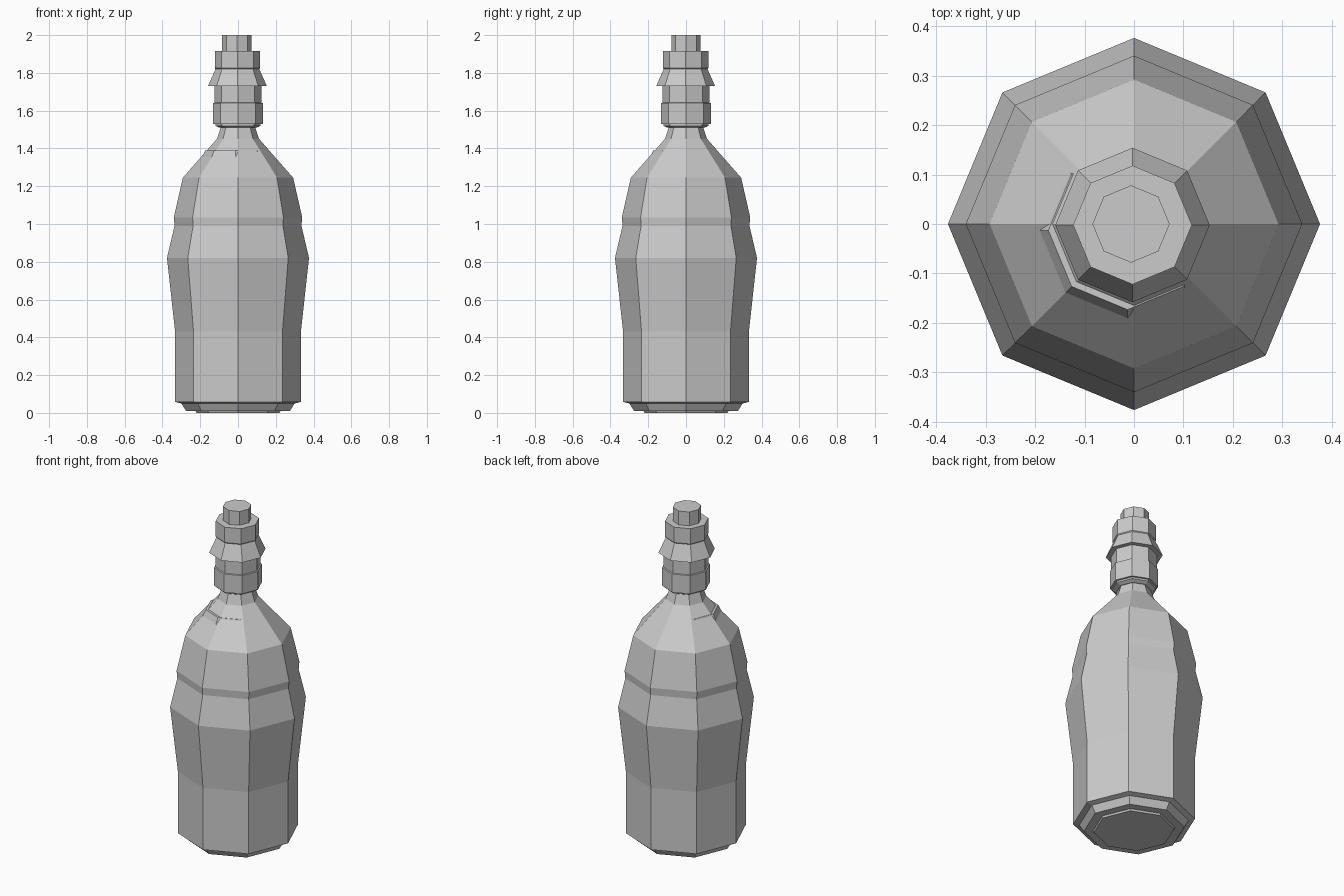
import bpy, bmesh
from math import cos, sin, pi

if "Cube" in bpy.data.objects:
    bpy.data.objects.remove(bpy.data.objects["Cube"])

SIDES = 8


def lathe(name, profile, cx=0.0, cy=0.0):
    """Closed eight-sided solid from (radius, height) pairs, bottom to top."""
    bm = bmesh.new()
    rings = []
    for r, z in profile:
        rings.append([bm.verts.new((cx + r * cos(2 * pi * i / SIDES),
                                    cy + r * sin(2 * pi * i / SIDES), z))
                      for i in range(SIDES)])
    for lo, hi in zip(rings, rings[1:]):
        for i in range(SIDES):
            j = (i + 1) % SIDES
            bm.faces.new((lo[i], lo[j], hi[j], hi[i]))
    bm.faces.new(rings[0][::-1])
    bm.faces.new(rings[-1])
    me = bpy.data.meshes.new(name)
    bm.to_mesh(me)
    bm.free()
    ob = bpy.data.objects.new(name, me)
    bpy.context.collection.objects.link(ob)
    return ob


# Bottle: stepped foot, waisted belly, stepped shoulder and short neck
lathe("bottle", [
    (0.22, 0.0), (0.225, 0.01), (0.275, 0.01), (0.30, 0.05), (0.333, 0.058),
    (0.333, 0.43), (0.376, 0.82), (0.336, 0.99), (0.34, 1.035),
    (0.292, 1.245), (0.112, 1.45), (0.085, 1.53)])

# Liquid: its top edge peeks through the shoulder at the front left
lathe("liquid", [(0.26, 1.20), (0.187, 1.335), (0.16, 1.39)], -0.013, -0.013)

# Collar around the neck
lathe("collar_lip", [(0.10, 1.51), (0.12, 1.52), (0.12, 1.535)])
lathe("collar", [(0.132, 1.53), (0.132, 1.64), (0.125, 1.642), (0.125, 1.735)])

# Flared cap and stopper tip
lathe("cap", [(0.156, 1.73), (0.116, 1.82), (0.12, 1.825), (0.12, 1.917)], -0.003, -0.002)
lathe("stopper", [(0.078, 1.90), (0.078, 2.0)], -0.006)
